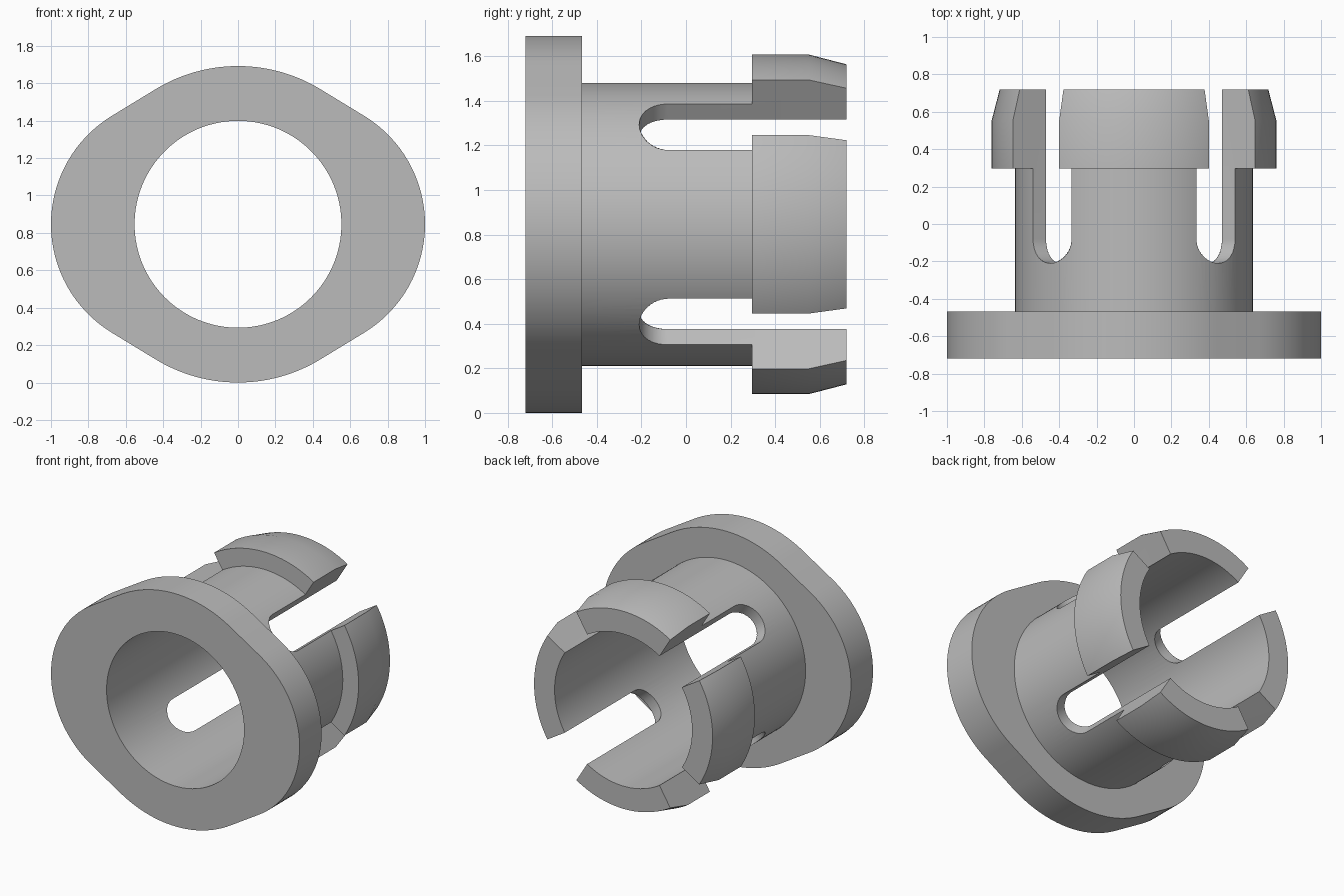
import bpy
import bmesh
from math import sin, cos, tan, pi, radians, asin, acos
from mathutils import Vector

cube = bpy.data.objects.get("Cube")
if cube:
    bpy.data.objects.remove(cube, do_unlink=True)

CENTRE_Z = 0.846
FLANGE_FRONT, FLANGE_BACK, TIP = -0.72, -0.467, 0.72
SEGMENTS = 128

grey = bpy.data.materials.new("plain_grey")
grey.use_nodes = True
grey.diffuse_color = (0.5, 0.5, 0.5, 1)
grey.node_tree.nodes["Principled BSDF"].inputs["Base Color"].default_value = (0.5, 0.5, 0.5, 1)


def loft(name, rings):
    """Closed solid through matching rings of points, capped at both ends."""
    bm = bmesh.new()
    loops = [[bm.verts.new(p) for p in ring] for ring in rings]
    for a, b in zip(loops, loops[1:]):
        for i in range(len(a)):
            j = (i + 1) % len(a)
            bm.faces.new((a[i], a[j], b[j], b[i]))
    bm.faces.new(loops[0])
    bm.faces.new(loops[-1])
    bmesh.ops.recalc_face_normals(bm, faces=bm.faces)
    mesh = bpy.data.meshes.new(name)
    bm.to_mesh(mesh)
    bm.free()
    mesh.materials.append(grey)
    obj = bpy.data.objects.new(name, mesh)
    bpy.context.collection.objects.link(obj)
    return obj


def circle(radius, y):
    return [(radius * cos(2 * pi * i / SEGMENTS), y,
             CENTRE_Z + radius * sin(2 * pi * i / SEGMENTS)) for i in range(SEGMENTS)]


def combine(target, tool, operation):
    mod = target.modifiers.new(tool.name, 'BOOLEAN')
    mod.operation, mod.solver, mod.object = operation, 'EXACT', tool
    bpy.context.view_layer.objects.active = target
    bpy.ops.object.modifier_apply(modifier=mod.name)
    bpy.data.objects.remove(tool, do_unlink=True)


# Flange outline: a large central arc joined by tangents to two side arcs
def flange_outline(y):
    big, offset = 0.846, 0.321
    small = 1 - offset
    tangent = acos((big - small) / offset)

    def arc(cx, radius, start, end, steps=32):
        return [(cx + radius * cos(start + (end - start) * i / steps), y,
                 CENTRE_Z + radius * sin(start + (end - start) * i / steps))
                for i in range(steps + 1)]
    return (arc(offset, small, -tangent, tangent)
            + arc(0, big, tangent, pi - tangent)
            + arc(-offset, small, pi - tangent, pi + tangent)
            + arc(0, big, pi + tangent, 2 * pi - tangent))


body = loft("flanged_snap_sleeve", [flange_outline(FLANGE_FRONT), flange_outline(FLANGE_BACK)])

# Sleeve with a stepped, tapered snap head
profile = [(0.635, -0.6), (0.635, 0.297), (0.762, 0.297), (0.762, 0.55), (0.718, TIP)]
combine(body, loft("sleeve", [circle(r, y) for r, y in profile]), 'UNION')

# Through bore
combine(body, loft("bore_cutter", [circle(0.553, -1), circle(0.553, 1)]), 'DIFFERENCE')


# Four radial slots with rounded ends
def slot_ring(distance, direction, steps=24):
    half = radians(13.3)
    outline = [(half, 1)]
    outline += [(half * cos(pi * i / steps), -0.08 - 0.13 * sin(pi * i / steps))
                for i in range(steps + 1)]
    outline.append((-half, 1))
    out = Vector((cos(direction), 0, sin(direction)))
    side = Vector((-sin(direction), 0, cos(direction)))
    return [distance * (out + side * tan(a)) + Vector((0, y, CENTRE_Z)) for a, y in outline]


for k in range(4):
    angle = pi / 4 + k * pi / 2
    combine(body, loft("slot_cutter", [slot_ring(0.4, angle), slot_ring(0.95, angle)]), 'DIFFERENCE')

# Smooth round surfaces, crisp machined edges
bpy.ops.object.select_all(action='DESELECT')
body.select_set(True)
bpy.context.view_layer.objects.active = body
bpy.ops.object.shade_smooth_by_angle(angle=radians(25))
